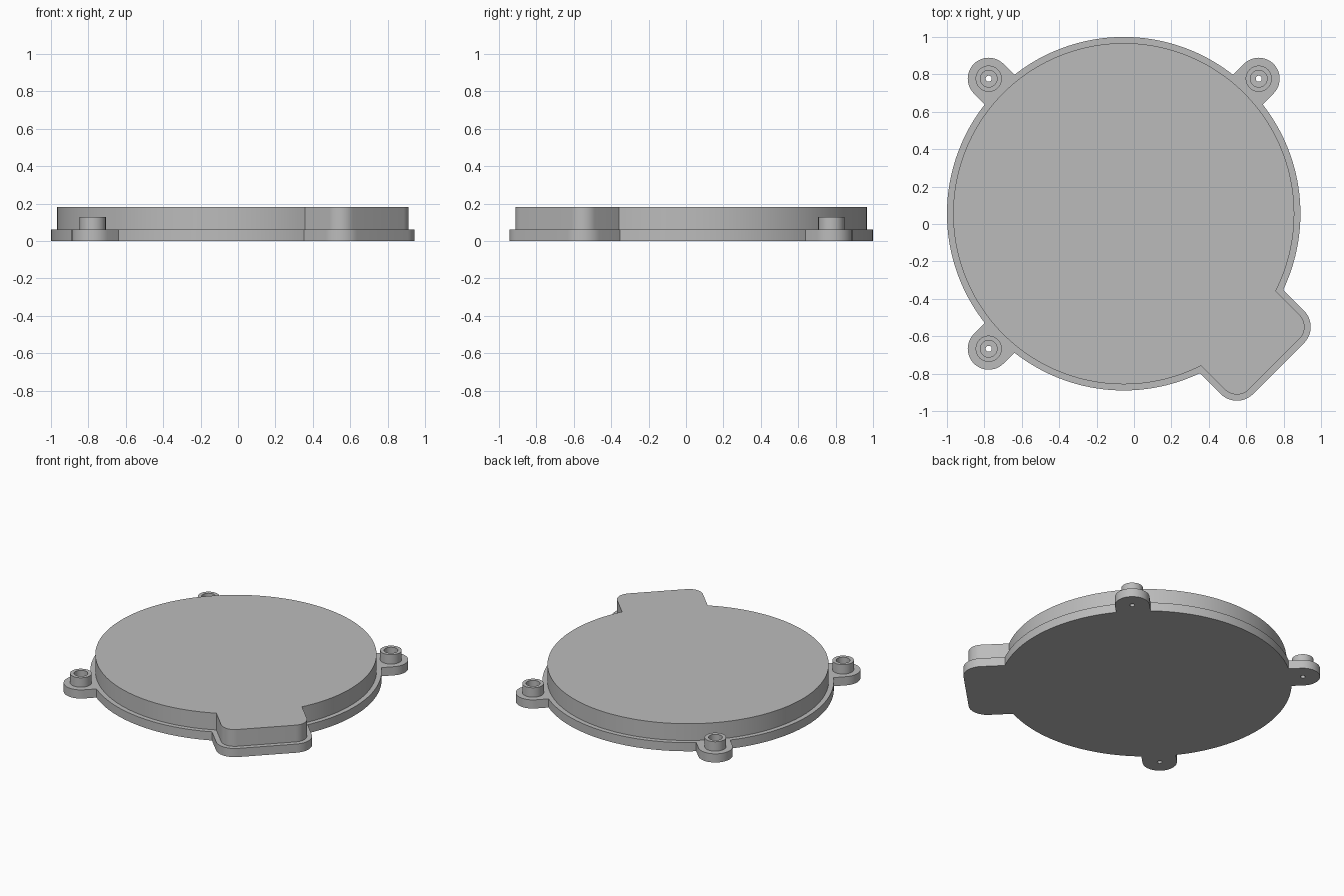
import bpy, bmesh, math
from mathutils import Vector

if "Cube" in bpy.data.objects:
    bpy.data.objects.remove(bpy.data.objects["Cube"], do_unlink=True)

CENTRE = Vector((-0.055, 0.055))
RADIUS, WALL = 0.945, 0.033
BASE_TOP, COVER_TOP, BOSS_TOP = 0.062, 0.182, 0.129
EAR_DIST, EAR_R = 1.021, 0.112
EAR_ANGLES = [math.radians(a) for a in (45, 135, 225)]
TAB_ANGLE = math.radians(315)

grey = bpy.data.materials.new("matte grey")
grey.use_nodes = True
grey.diffuse_color = (0.5, 0.5, 0.5, 1)
grey.node_tree.nodes["Principled BSDF"].inputs["Base Color"].default_value = (0.5, 0.5, 0.5, 1)


def arc(cx, cy, r, start, end, steps):
    return [Vector((cx + r * math.cos(start + (end - start) * i / steps),
                    cy + r * math.sin(start + (end - start) * i / steps)))
            for i in range(steps + 1)]


def lug(angle, half, end, r):
    """Rounded lug pointing outwards, with its start and end angles on the disc."""
    pts = arc(end - r, r - half, r, -math.pi / 2, 0, 12)
    top = arc(end - r, half - r, r, 0, math.pi / 2, 12)
    pts += top[1:] if half - r < 1e-6 else top
    turn = [Vector((p.x * math.cos(angle) - p.y * math.sin(angle),
                    p.x * math.sin(angle) + p.y * math.cos(angle))) for p in pts]
    return angle, half, turn


def outline(radius, lugs):
    """Disc outline interrupted by lugs, listed anticlockwise."""
    pts = []
    for i, (angle, half, lug_pts) in enumerate(lugs):
        nxt_angle, nxt_half, _ = lugs[(i + 1) % len(lugs)]
        start = angle + math.asin(half / radius)
        end = nxt_angle - math.asin(nxt_half / radius)
        while end <= start:
            end += math.tau
        pts += lug_pts
        pts += arc(0, 0, radius, start, end, max(8, int((end - start) * 30)))
    return [p + CENTRE for p in pts]


def make_object(name, bm):
    bmesh.ops.recalc_face_normals(bm, faces=bm.faces)
    mesh = bpy.data.meshes.new(name)
    bm.to_mesh(mesh)
    bm.free()
    mesh.materials.append(grey)
    obj = bpy.data.objects.new(name, mesh)
    bpy.context.collection.objects.link(obj)
    return obj


def plate(name, pts, z0, z1):
    bm = bmesh.new()
    face = bm.faces.new([bm.verts.new((p.x, p.y, z0)) for p in pts])
    side = bmesh.ops.extrude_face_region(bm, geom=[face])["geom"]
    verts = [g for g in side if isinstance(g, bmesh.types.BMVert)]
    bmesh.ops.translate(bm, verts=verts, vec=(0, 0, z1 - z0))
    return make_object(name, bm)


def ring(name, profile, at, steps=48):
    """Turn a closed (radius, height) profile around an upright axis."""
    bm = bmesh.new()
    loops = [[bm.verts.new((at.x + r * math.cos(math.tau * i / steps),
                            at.y + r * math.sin(math.tau * i / steps), z))
              for i in range(steps)] for r, z in profile]
    for j, low in enumerate(loops):
        high = loops[(j + 1) % len(loops)]
        for i in range(steps):
            k = (i + 1) % steps
            bm.faces.new((low[i], low[k], high[k], high[i]))
    return make_object(name, bm)


def boolean(target, tool, operation):
    mod = target.modifiers.new(operation.title(), "BOOLEAN")
    mod.operation, mod.solver, mod.object = operation, "EXACT", tool
    bpy.context.view_layer.objects.active = target
    bpy.ops.object.modifier_apply(modifier=mod.name)
    bpy.data.objects.remove(tool, do_unlink=True)


# Flanged base with three screw ears and the corner tab
ears = [lug(a, EAR_R, EAR_DIST + EAR_R, EAR_R) for a in EAR_ANGLES]
tab = lug(TAB_ANGLE, 0.315, 1.171, 0.123)
body = plate("cover_body", outline(RADIUS, ears + [tab]), 0, BASE_TOP)

# Raised cover, inset evenly from the flange
inner_tab = lug(TAB_ANGLE, 0.315 - WALL, 1.171 - WALL, 0.123 - WALL)
raised = plate("raised_cover", outline(RADIUS - WALL, [inner_tab]), BASE_TOP / 2, COVER_TOP)
boolean(body, raised, "UNION")

# Screw holes and counterbored bosses
parts = [body]
for name, a in zip(("back_left", "back_right", "front_right"), EAR_ANGLES):
    at = CENTRE + EAR_DIST * Vector((math.cos(a), math.sin(a)))
    hole = plate("hole_cutter", arc(at.x, at.y, 0.016, 0, math.tau, 48)[:-1], -0.1, 0.2)
    boolean(body, hole, "DIFFERENCE")
    parts.append(ring(name + "_boss", [
        (0.07, BASE_TOP), (0.07, BOSS_TOP), (0.045, BOSS_TOP),
        (0.045, 0.08), (0.016, 0.08), (0.016, BASE_TOP)], at))

# Smooth curved walls, sharp rims
bpy.ops.object.select_all(action="DESELECT")
for obj in parts:
    obj.select_set(True)
bpy.context.view_layer.objects.active = body
bpy.ops.object.shade_smooth_by_angle(angle=math.radians(30))
